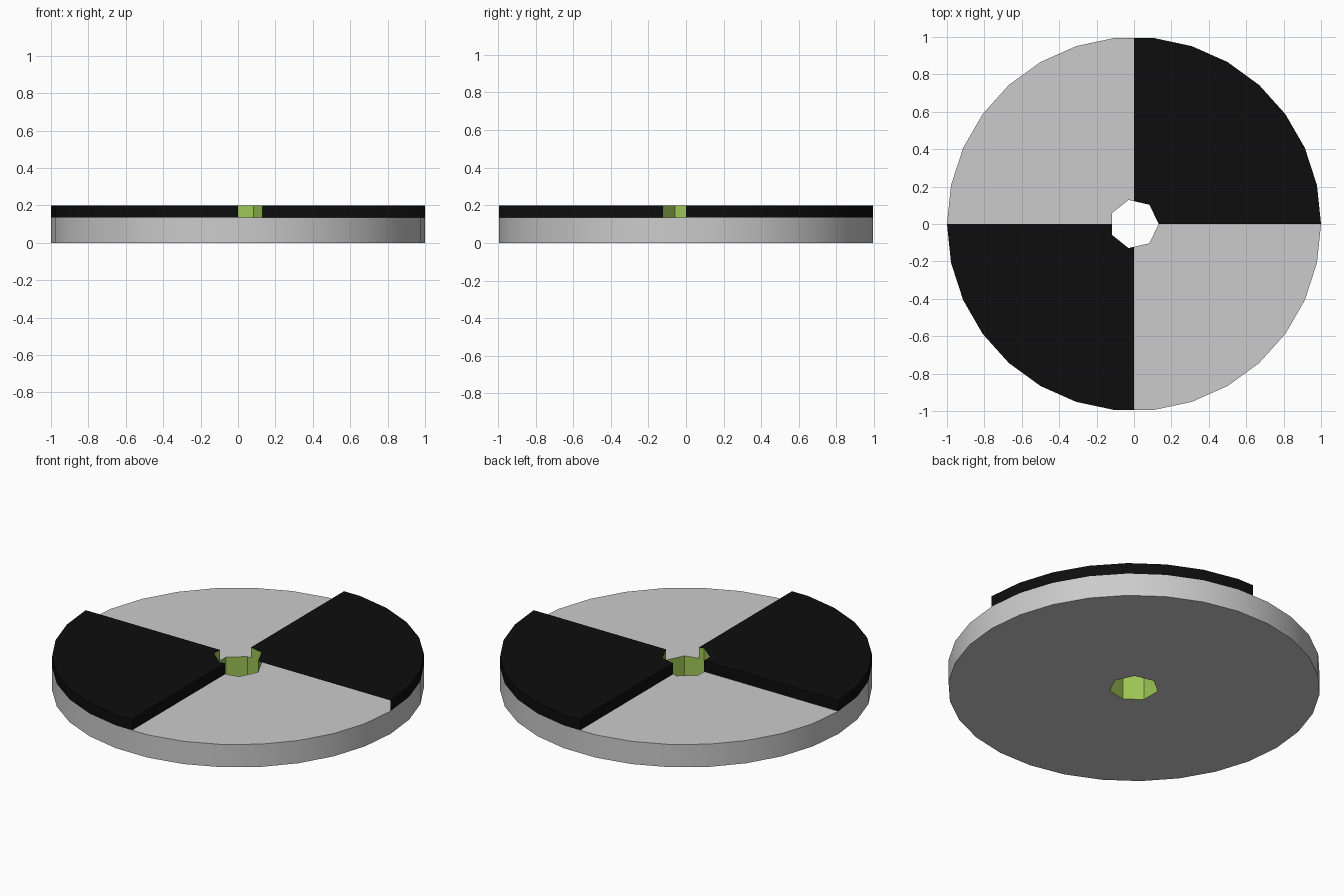
import bpy, bmesh, math
from mathutils import Vector

if "Cube" in bpy.data.objects:
    bpy.data.objects.remove(bpy.data.objects["Cube"])

OUTER_R, HOLE_R = 1.0, 0.132
DISC_TOP, WEDGE_TOP = 0.135, 0.2


def material(name, rgb):
    m = bpy.data.materials.new(name)
    m.diffuse_color = (*rgb, 1)
    m.use_nodes = True
    m.node_tree.nodes["Principled BSDF"].inputs["Base Color"].default_value = m.diffuse_color
    return m


GREY = material("light_grey", (0.6, 0.6, 0.6))
BLACK = material("black", (0.004, 0.004, 0.004))
GREEN = material("green", (0.34, 0.56, 0.09))


def circle(bm, radius, sides, z):
    """Closed loop of edges with a corner on +x."""
    vs = [bm.verts.new((radius * math.cos(math.tau * i / sides),
                        radius * math.sin(math.tau * i / sides), z))
          for i in range(sides)]
    return [bm.edges.new((vs[i], vs[(i + 1) % sides])) for i in range(sides)]


def ring(name, z0, z1, body, cuts=()):
    """30-sided disc with a 7-sided hole, trimmed by planes whose normals face the kept side."""
    bm = bmesh.new()
    edges = circle(bm, OUTER_R, 30, z0) + circle(bm, HOLE_R, 7, z0)
    bmesh.ops.triangle_fill(bm, edges=edges, use_beauty=True, normal=(0, 0, -1))
    ext = bmesh.ops.extrude_face_region(bm, geom=bm.faces[:], use_keep_orig=True)
    top = [g for g in ext["geom"] if isinstance(g, bmesh.types.BMVert)]
    bmesh.ops.translate(bm, verts=top, vec=(0, 0, z1 - z0))
    for n in cuts:
        cut = bmesh.ops.bisect_plane(bm, geom=bm.verts[:] + bm.edges[:] + bm.faces[:],
                                     plane_co=(0, 0, 0), plane_no=n, clear_inner=True)
        rim = [g for g in cut["geom_cut"] if isinstance(g, bmesh.types.BMEdge)]
        bmesh.ops.holes_fill(bm, edges=rim, sides=0)
    bmesh.ops.recalc_face_normals(bm, faces=bm.faces[:])
    # the hole wall is green: every corner lies within the hole radius
    for f in bm.faces:
        if all(v.co.xy.length < HOLE_R + 0.001 for v in f.verts):
            f.material_index = 1
    me = bpy.data.meshes.new(name)
    bm.to_mesh(me)
    bm.free()
    me.materials.append(body)
    me.materials.append(GREEN)
    ob = bpy.data.objects.new(name, me)
    bpy.context.collection.objects.link(ob)
    bpy.ops.object.select_all(action='DESELECT')
    ob.select_set(True)
    bpy.context.view_layer.objects.active = ob
    bpy.ops.object.shade_smooth_by_angle(angle=math.radians(30))


# Base disc
ring("base_disc", 0, DISC_TOP, GREY)

# Raised quarter wedges on opposite sides
for name, s in (("back_right_wedge", 1), ("front_left_wedge", -1)):
    ring(name, DISC_TOP, WEDGE_TOP, BLACK, [Vector((s, 0, 0)), Vector((0, s, 0))])
